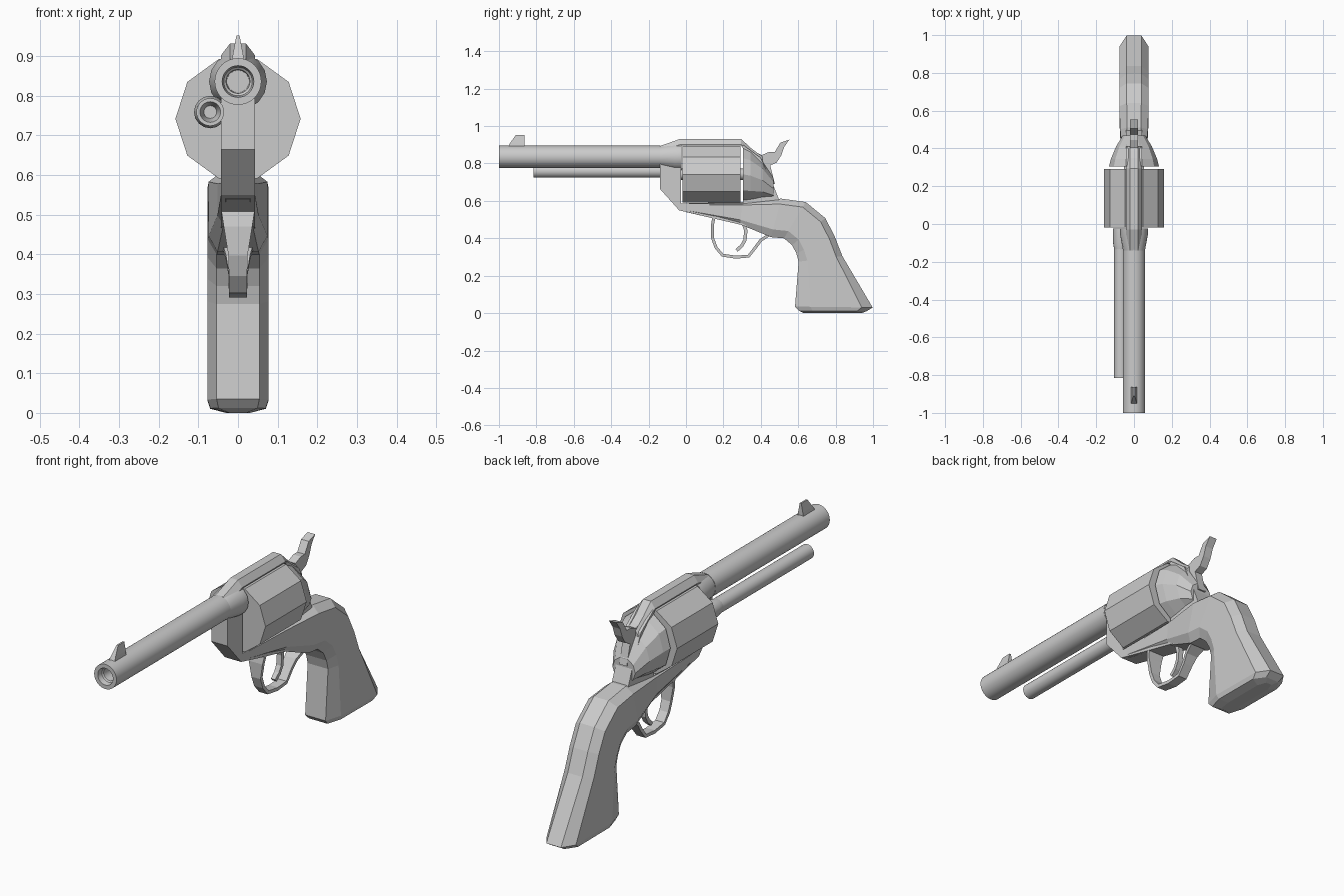
import bpy, bmesh
from math import cos, sin, pi, radians, hypot


def loft(name, rings, smooth=None):
    """Closed skin through rings of equal point count, capped at both ends."""
    bm = bmesh.new()
    vs = [[bm.verts.new(p) for p in r] for r in rings]
    n = len(rings[0])
    for a, b in zip(vs, vs[1:]):
        for i in range(n):
            j = (i + 1) % n
            bm.faces.new((a[i], a[j], b[j], b[i]))
    bm.faces.new(vs[0][::-1])
    bm.faces.new(vs[-1])
    bmesh.ops.recalc_face_normals(bm, faces=bm.faces)
    me = bpy.data.meshes.new(name)
    bm.to_mesh(me)
    bm.free()
    ob = bpy.data.objects.new(name, me)
    bpy.context.collection.objects.link(ob)
    if smooth:
        bpy.context.view_layer.objects.active = ob
        ob.select_set(True)
        bpy.ops.object.shade_smooth_by_angle(angle=radians(smooth))
        ob.select_set(False)
    return ob


def prism(name, profile, hw):
    """Side profile (y, z) extruded symmetrically across x."""
    return loft(name, [[(s * hw, y, z) for y, z in profile] for s in (-1, 1)])


def ellipse(y, x, z, rx, rz, n):
    return [(x + rx * cos(2 * pi * i / n), y, z + rz * sin(2 * pi * i / n)) for i in range(n)]


def lathe(name, x, z, profile, n=32, smooth=35):
    """Turned part along y from (y, radius) pairs."""
    return loft(name, [ellipse(y, x, z, r, r, n) for y, r in profile], smooth)


def strip(name, path, thick):
    """Bent bar in the side plane from (y, z, half width) points."""
    rings = []
    for i, (y, z, w) in enumerate(path):
        a, b = path[max(i - 1, 0)], path[min(i + 1, len(path) - 1)]
        dy, dz = b[0] - a[0], b[1] - a[1]
        k = thick / 2 / hypot(dy, dz)
        ny, nz = -dz * k, dy * k
        rings.append([(-w, y + ny, z + nz), (w, y + ny, z + nz),
                      (w, y - ny, z - nz), (-w, y - ny, z - nz)])
    return loft(name, rings)


# Barrel with bore and flared root
BZ = 0.836
lathe("barrel", 0, BZ, [(-0.88, 0.028), (-0.97, 0.03), (-0.975, 0.036), (-1, 0.04),
                        (-1, 0.059), (-0.14, 0.059)])
lathe("barrel_collar", 0, BZ, [(-0.14, 0.058), (-0.06, 0.073), (-0.025, 0.073)], 16)

# Ejector tube beside the barrel
lathe("ejector_tube", -0.07, 0.759, [(-0.76, 0.016), (-0.805, 0.023), (-0.815, 0.026),
                                     (-0.815, 0.035), (-0.13, 0.035)], 24)
lathe("ejector_collar", -0.07, 0.759, [(-0.135, 0.035), (-0.1, 0.041), (-0.025, 0.041)], 16)

# Front sight blade, narrowing upward
loft("front_sight", [[(-w, a, z), (w, a, z), (w, b, z), (-w, b, z)] for a, b, z, w in
                     [(-0.955, -0.863, 0.885, 0.016), (-0.94, -0.863, 0.91, 0.012),
                      (-0.91, -0.863, 0.952, 0.004)]])

# Ten-sided cylinder and its pin
lathe("cylinder", 0, 0.742, [(-0.018, 0.158), (0.292, 0.158)], 10, None)
lathe("cylinder_pin", 0, 0.742, [(-0.04, 0.03), (0.32, 0.03)], 12)

# Frame open around the cylinder
prism("frame", [(-0.14, 0.87), (-0.14, 0.665), (-0.037, 0.55), (0.13, 0.51), (0.326, 0.465),
                (0.455, 0.406), (0.5, 0.6), (0.46, 0.7), (0.4, 0.83), (0.305, 0.9),
                (0.305, 0.587), (-0.027, 0.587), (-0.027, 0.9)], 0.043)

# Chamfered top strap
loft("top_strap", [[(-0.043, y, b), (0.043, y, b), (0.043, y, t - 0.03), (0.02, y, t),
                    (-0.02, y, t), (-0.043, y, t - 0.03)] for y, b, t in
                   [(-0.14, 0.84, 0.893), (-0.03, 0.897, 0.932), (0.294, 0.897, 0.932),
                    (0.35, 0.82, 0.88), (0.41, 0.78, 0.835)]])

# Recoil shield behind the cylinder
loft("recoil_shield", [ellipse(y, 0, z, rx, rz, 10) for y, z, rx, rz in
                       [(0.305, 0.742, 0.132, 0.148), (0.345, 0.735, 0.122, 0.138),
                        (0.41, 0.71, 0.095, 0.105), (0.468, 0.665, 0.06, 0.06)]])

# Grip: sections from frame to butt (front y, z, rear y, z, half width)
CROSS = [(0, 0.7), (0.2, 1), (0.86, 1), (1, 0.5)]
rings = []
for fy, fz, ry, rz, w in [(0.0, 0.54, 0.0, 0.587, 0.043), (0.29, 0.474, 0.30, 0.595, 0.052),
                          (0.455, 0.406, 0.51, 0.612, 0.074), (0.524, 0.4, 0.64, 0.594, 0.077),
                          (0.567, 0.364, 0.745, 0.508, 0.077), (0.59, 0.32, 0.795, 0.41, 0.077),
                          (0.602, 0.275, 0.836, 0.305, 0.077), (0.583, 0.035, 0.998, 0.03, 0.077),
                          (0.604, 0.012, 0.965, 0.01, 0.07), (0.63, 0.0, 0.94, 0.0, 0.03)]:
    pts = [(w * k, fy + (ry - fy) * t, fz + (rz - fz) * t) for t, k in CROSS]
    rings.append(pts + [(-x, y, z) for x, y, z in reversed(pts)])
loft("grip", rings)

# Hammer with a curved spur
prism("hammer", [(0.35, 0.87), (0.405, 0.845), (0.445, 0.862), (0.475, 0.862), (0.505, 0.912),
                 (0.553, 0.928), (0.525, 0.888), (0.51, 0.845), (0.485, 0.805), (0.45, 0.79),
                 (0.475, 0.69), (0.38, 0.68)], 0.02)

# Trigger guard and trigger
strip("trigger_guard", [(0.15, 0.515, 0.043), (0.141, 0.47, 0.036), (0.143, 0.398, 0.024),
                        (0.161, 0.35, 0.023), (0.195, 0.31, 0.023), (0.267, 0.299, 0.023),
                        (0.335, 0.305, 0.023), (0.372, 0.352, 0.024), (0.40, 0.39, 0.03),
                        (0.455, 0.425, 0.04)], 0.016)
strip("trigger", [(0.305, 0.49, 0.013), (0.32, 0.44, 0.013), (0.315, 0.39, 0.013),
                  (0.298, 0.36, 0.012), (0.27, 0.335, 0.011)], 0.018)
